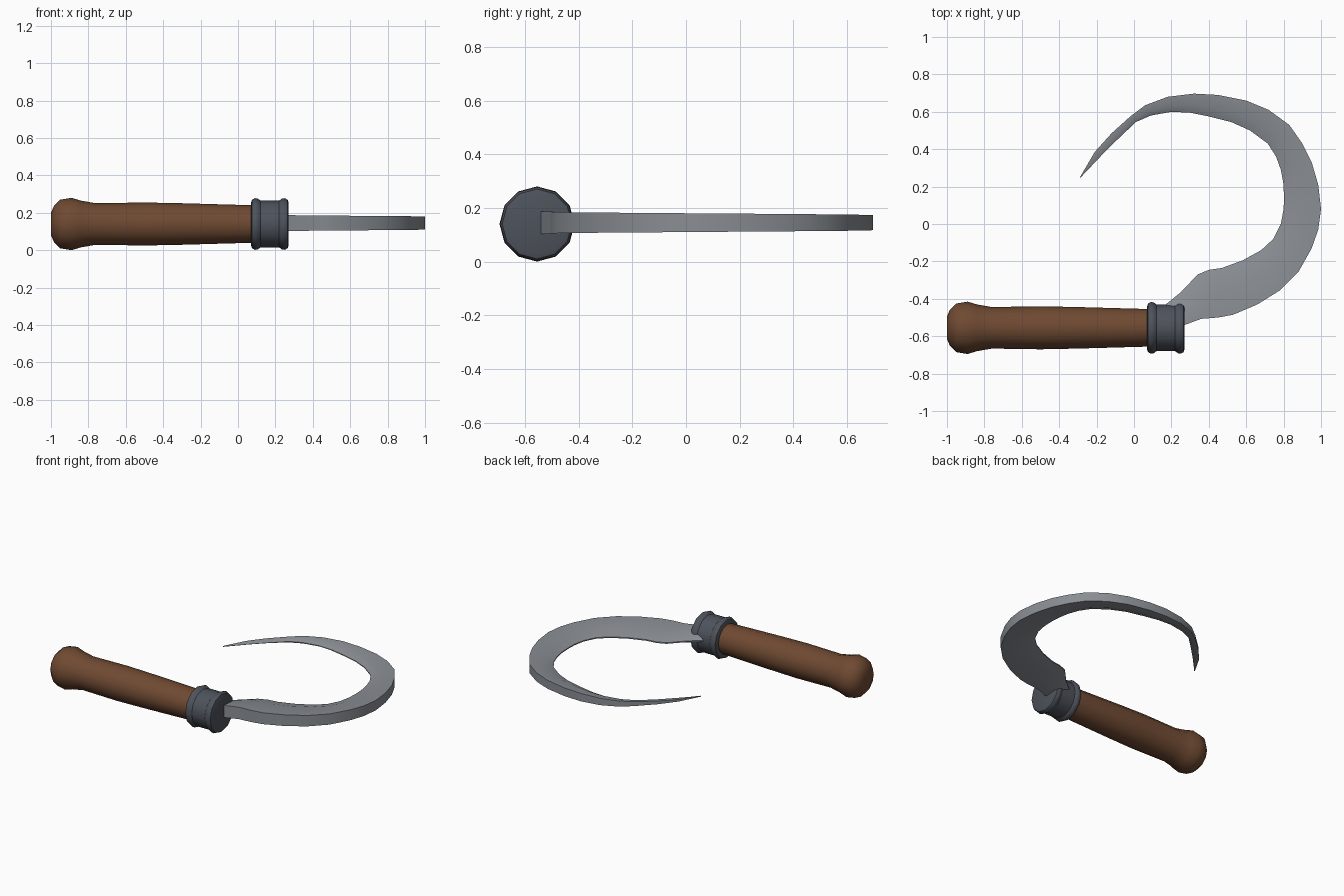
import bpy, bmesh, math

if "Cube" in bpy.data.objects:
    bpy.data.objects.remove(bpy.data.objects["Cube"])

AXIS_Y, AXIS_Z = -0.555, 0.14


def material(name, rgb):
    m = bpy.data.materials.new(name)
    m.diffuse_color = (*rgb, 1)
    m.use_nodes = True
    m.node_tree.nodes["Principled BSDF"].inputs["Base Color"].default_value = m.diffuse_color
    return m


def finish(name, bm, mat, angle):
    bmesh.ops.recalc_face_normals(bm, faces=bm.faces)
    me = bpy.data.meshes.new(name)
    bm.to_mesh(me)
    bm.free()
    me.materials.append(mat)
    ob = bpy.data.objects.new(name, me)
    bpy.context.collection.objects.link(ob)
    bpy.ops.object.select_all(action='DESELECT')
    ob.select_set(True)
    bpy.context.view_layer.objects.active = ob
    bpy.ops.object.shade_smooth_by_angle(angle=math.radians(angle))
    return ob


def bridge(bm, rings):
    """Skin a list of equal closed rings and cap both ends."""
    n = len(rings[0])
    for a, b in zip(rings, rings[1:]):
        for i in range(n):
            j = (i + 1) % n
            bm.faces.new((a[i], a[j], b[j], b[i]))
    bm.faces.new(rings[0])
    bm.faces.new(rings[-1])


def turned(name, profile, mat, sides=12):
    """Solid turned about the handle axis from (x, radius) pairs."""
    bm = bmesh.new()
    steps = [2 * math.pi * i / sides for i in range(sides)]
    bridge(bm, [[bm.verts.new((x, AXIS_Y + r * math.cos(t), AXIS_Z + r * math.sin(t)))
                 for t in steps] for x, r in profile])
    return finish(name, bm, mat, 35)


wood = material("brown wood", (0.16, 0.068, 0.032))
iron = material("dark iron", (0.075, 0.085, 0.105))
steel = material("grey steel", (0.25, 0.27, 0.295))

# Wooden grip with a swollen end knob
turned("handle", [(-1, 0.06), (-0.985, 0.095), (-0.95, 0.13), (-0.89, 0.14),
                  (-0.84, 0.125), (-0.76, 0.111), (-0.5, 0.115), (-0.3, 0.111),
                  (0.09, 0.1)], wood)

# Iron collar with a rounded lip at each end
turned("collar", [(0.07, 0.115), (0.075, 0.13), (0.09, 0.138), (0.105, 0.136),
                  (0.12, 0.125), (0.22, 0.125), (0.235, 0.136), (0.25, 0.138),
                  (0.265, 0.13), (0.27, 0.115)], iron)

# Curved blade: matching points along the spine and the cutting edge
spine = [(0.2, -0.545), (0.27, -0.54), (0.36, -0.507), (0.45, -0.5), (0.53, -0.485),
         (0.66, -0.43), (0.78, -0.355), (0.88, -0.255), (0.95, -0.13), (0.985, -0.03),
         (1, 0.08), (0.985, 0.21), (0.95, 0.33), (0.9, 0.43), (0.83, 0.53),
         (0.72, 0.61), (0.6, 0.66), (0.45, 0.69), (0.32, 0.697), (0.18, 0.68),
         (0.06, 0.635), (-0.02, 0.575), (-0.12, 0.485), (-0.21, 0.385), (-0.289, 0.25)]
edge = [(0.17, -0.43), (0.25, -0.365), (0.34, -0.27), (0.4, -0.245), (0.47, -0.235),
        (0.58, -0.195), (0.68, -0.14), (0.745, -0.08), (0.785, 0), (0.8, 0.08),
        (0.802, 0.15), (0.798, 0.22), (0.785, 0.29), (0.76, 0.36), (0.715, 0.43),
        (0.62, 0.5), (0.52, 0.545), (0.4, 0.575), (0.3, 0.595), (0.2, 0.6),
        (0.09, 0.58), (0.01, 0.545), (-0.085, 0.455), (-0.18, 0.36), (-0.285, 0.249)]

bm = bmesh.new()
rings = []
for i, (s, e) in enumerate(zip(spine, edge)):
    h = 0.043 - 0.0155 * i / 18 if i <= 18 else 0.0275 - 0.0245 * (i - 18) / 6
    ring = []
    # Square spine, broad cheek up to a soft ridge, then a bevel to the edge
    for t, k in ((0, 1), (0.6, 0.85), (1, 0.1), (1, -0.1), (0.6, -0.85), (0, -1)):
        ring.append(bm.verts.new((s[0] + (e[0] - s[0]) * t,
                                  s[1] + (e[1] - s[1]) * t,
                                  0.145 + h * k)))
    rings.append(ring)
bridge(bm, rings)
finish("blade", bm, steel, 35)
